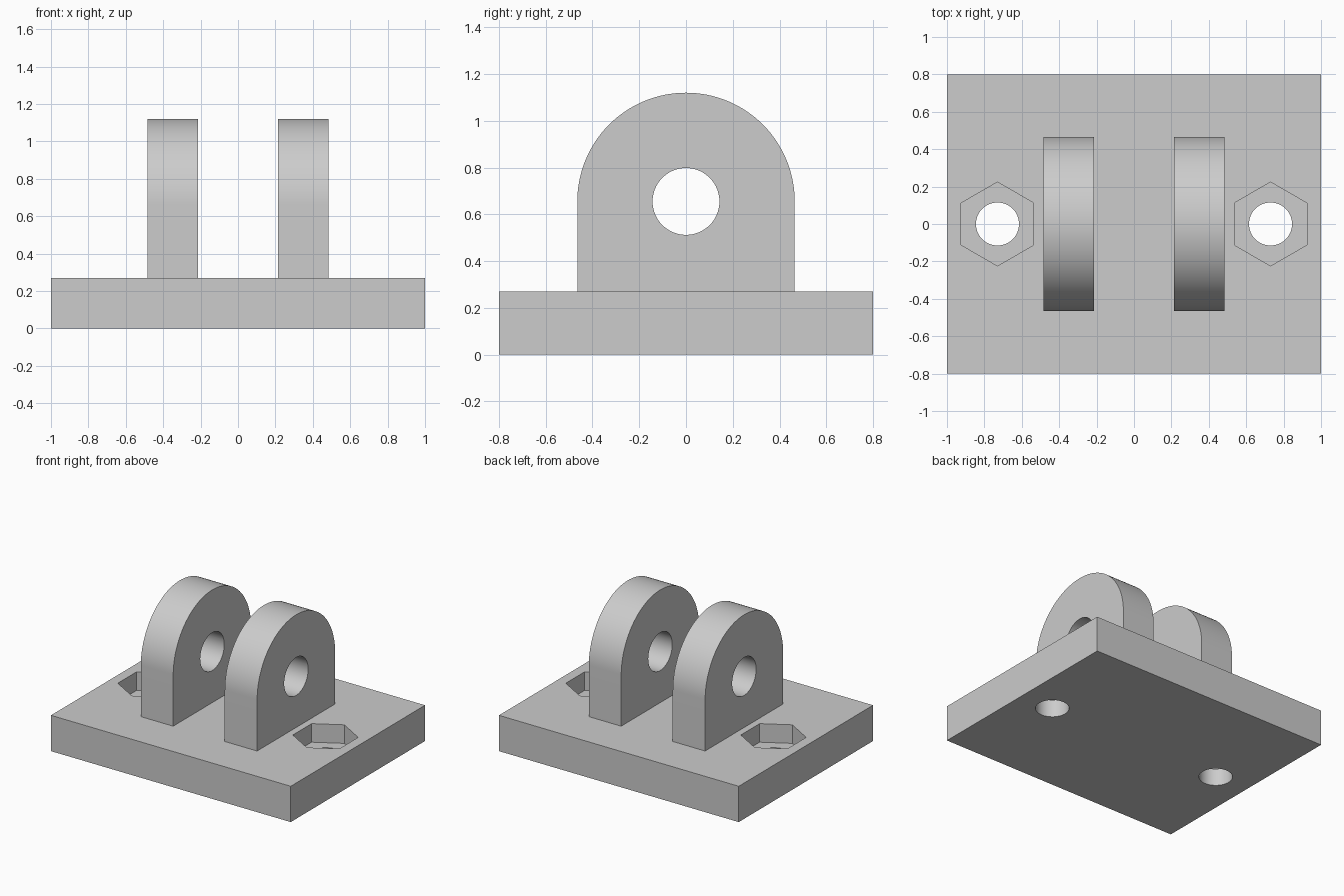
import bpy
import bmesh
from math import cos, sin, pi, radians
from mathutils import Matrix

if "Cube" in bpy.data.objects:
    bpy.data.objects.remove(bpy.data.objects["Cube"], do_unlink=True)

BASE_X, BASE_Y, BASE_H = 2.0, 1.6, 0.27
LUG_X, LUG_W, LUG_R, LUG_Z = 0.35, 0.27, 0.465, 0.655
PIN_R = 0.143
BOLT_X, BOLT_R = 0.73, 0.115
NUT_R, NUT_DEPTH = 0.224, 0.14

grey = bpy.data.materials.new("plain_grey")
grey.use_nodes = True
grey.diffuse_color = (0.604, 0.604, 0.604, 1)
grey.node_tree.nodes["Principled BSDF"].inputs["Base Color"].default_value = grey.diffuse_color


def add_object(name, bm):
    bmesh.ops.recalc_face_normals(bm, faces=bm.faces)
    mesh = bpy.data.meshes.new(name)
    bm.to_mesh(mesh)
    bm.free()
    mesh.materials.append(grey)
    obj = bpy.data.objects.new(name, mesh)
    bpy.context.collection.objects.link(obj)
    return obj


def prism(name, outline, direction):
    """Extrude a closed outline of 3D points along a vector."""
    bm = bmesh.new()
    face = bm.faces.new([bm.verts.new(p) for p in outline])
    new = bmesh.ops.extrude_face_region(bm, geom=[face])["geom"]
    verts = [v for v in new if isinstance(v, bmesh.types.BMVert)]
    bmesh.ops.translate(bm, verts=verts, vec=direction)
    return add_object(name, bm)


def ring(radius, sides, start=0.0):
    return [(radius * cos(start + 2 * pi * i / sides),
             radius * sin(start + 2 * pi * i / sides)) for i in range(sides)]


def cut(obj, cutter):
    mod = obj.modifiers.new("cut", "BOOLEAN")
    mod.operation = "DIFFERENCE"
    mod.solver = "EXACT"
    mod.object = cutter
    cutter.hide_render = True
    bpy.context.view_layer.objects.active = obj
    bpy.ops.object.modifier_apply(modifier=mod.name)
    bpy.data.objects.remove(cutter, do_unlink=True)


def smooth(obj):
    bpy.ops.object.select_all(action="DESELECT")
    obj.select_set(True)
    bpy.context.view_layer.objects.active = obj
    bpy.ops.object.shade_smooth_by_angle(angle=radians(30))


# Base plate
bm = bmesh.new()
bmesh.ops.create_cube(bm, size=1, matrix=Matrix.Translation((0, 0, BASE_H / 2))
                      @ Matrix.Diagonal((BASE_X, BASE_Y, BASE_H, 1)))
base = add_object("base_plate", bm)

# Bolt holes with hexagonal nut pockets
for side in (-1, 1):
    x = side * BOLT_X
    hole = [(x + a, b, -0.1) for a, b in ring(BOLT_R, 64)]
    cut(base, prism("bolt_hole_cutter", hole, (0, 0, 0.5)))
    pocket = [(x + a, b, BASE_H - NUT_DEPTH) for a, b in ring(NUT_R, 6, pi / 2)]
    cut(base, prism("nut_pocket_cutter", pocket, (0, 0, 0.5)))
smooth(base)

# Round-topped lugs with a shared pin hole
for side, name in ((-1, "right_lug"), (1, "left_lug")):
    x = side * LUG_X - LUG_W / 2
    arch = [(x, LUG_R * cos(pi * i / 64), LUG_Z + LUG_R * sin(pi * i / 64))
            for i in range(65)]
    arch += [(x, -LUG_R, BASE_H), (x, LUG_R, BASE_H)]
    lug = prism(name, arch, (LUG_W, 0, 0))
    pin = [(x - 0.1, a, LUG_Z + b) for a, b in ring(PIN_R, 64)]
    cut(lug, prism("pin_hole_cutter", pin, (LUG_W + 0.2, 0, 0)))
    smooth(lug)
